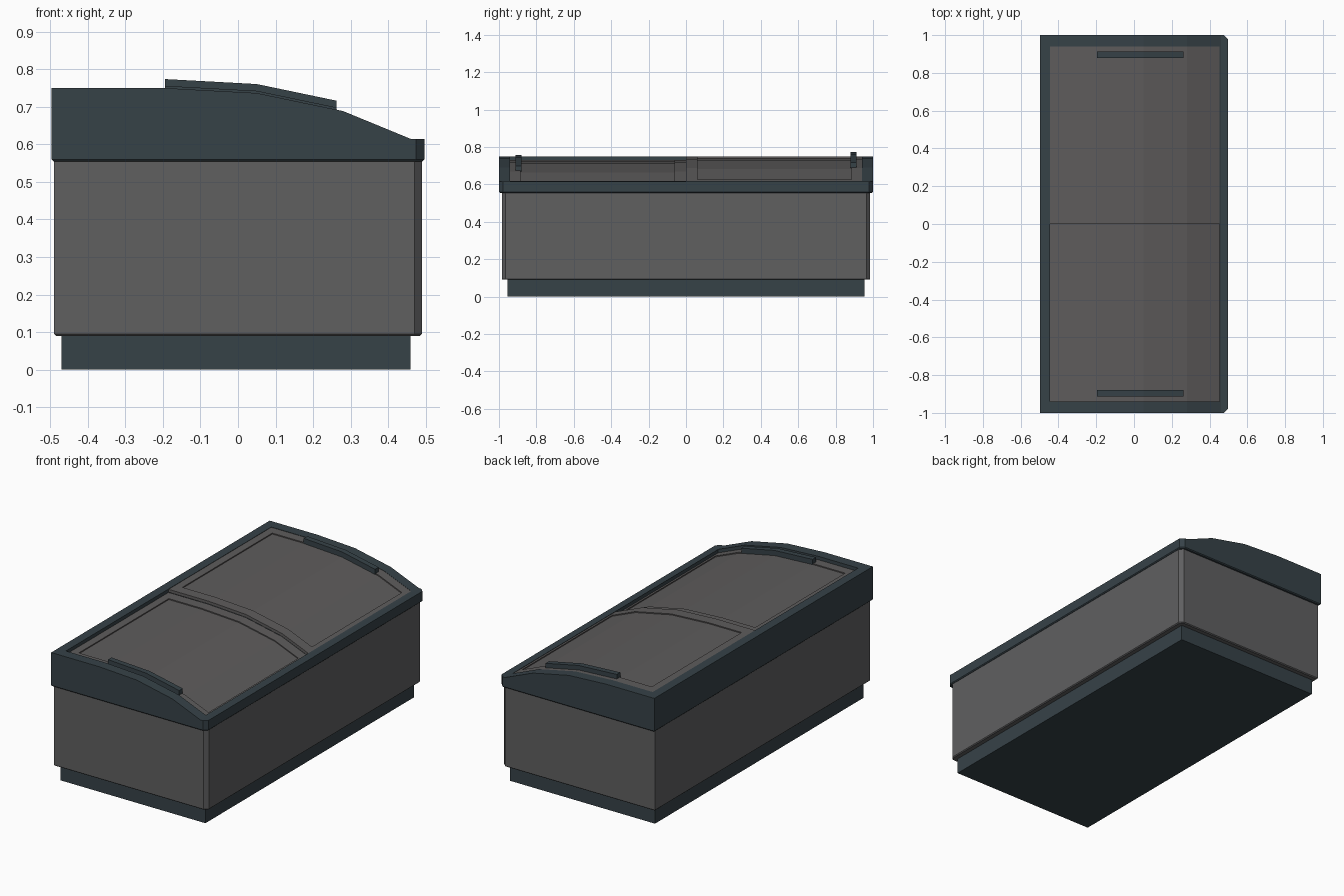
import bpy, bmesh

if "Cube" in bpy.data.objects:
    bpy.data.objects.remove(bpy.data.objects["Cube"], do_unlink=True)


def material(name, rgb):
    m = bpy.data.materials.new(name)
    m.use_nodes = True
    m.diffuse_color = (*rgb, 1)
    m.node_tree.nodes["Principled BSDF"].inputs["Base Color"].default_value = (*rgb, 1)
    return m


slate = material("dark slate", (0.037, 0.054, 0.064))
grey = material("panel grey", (0.115, 0.115, 0.118))
lid_grey = material("lid grey", (0.112, 0.107, 0.107))

# Curved top line of the cabinet, from back to serving side
CURVE = [(-0.497, 0.75), (-0.19, 0.75), (0.05, 0.737), (0.28, 0.689), (0.46, 0.615), (0.497, 0.615)]


def height(x):
    for (xa, za), (xb, zb) in zip(CURVE, CURVE[1:]):
        if x <= xb:
            return za + (zb - za) * (x - xa) / (xb - xa)
    return CURVE[-1][1]


def prism(name, profile, y0, y1, mat, corner=0, lip=0):
    """Extrude an x-z profile along y, optionally chamfering serving corners and bottom edges."""
    bm = bmesh.new()
    face = bm.faces.new([bm.verts.new((x, y0, z)) for x, z in profile])
    new = bmesh.ops.extrude_face_region(bm, geom=[face])["geom"]
    bmesh.ops.translate(bm, vec=(0, y1 - y0, 0), verts=[g for g in new if isinstance(g, bmesh.types.BMVert)])
    bmesh.ops.recalc_face_normals(bm, faces=bm.faces)
    xmax = max(x for x, z in profile)
    zmin = min(z for x, z in profile)
    if corner:
        edges = [e for e in bm.edges if all(abs(v.co.x - xmax) < 1e-5 for v in e.verts)
                 and abs(e.verts[0].co.y - e.verts[1].co.y) < 1e-5]
        bmesh.ops.bevel(bm, geom=edges, offset=corner, segments=1, affect='EDGES')
    if lip:
        edges = [e for e in bm.edges if all(abs(v.co.z - zmin) < 1e-5 for v in e.verts)]
        bmesh.ops.bevel(bm, geom=edges, offset=lip, segments=1, affect='EDGES')
    mesh = bpy.data.meshes.new(name)
    bm.to_mesh(mesh)
    bm.free()
    mesh.materials.append(mat)
    ob = bpy.data.objects.new(name, mesh)
    bpy.context.collection.objects.link(ob)
    return ob


def box(name, x0, x1, y0, y1, z0, z1, mat, **kw):
    return prism(name, [(x0, z0), (x1, z0), (x1, z1), (x0, z1)], y0, y1, mat, **kw)


def slab(name, x0, x1, y0, y1, top, thick, mat):
    """Curved strip following the top line, offset by top."""
    xs = [x0] + [x for x, z in CURVE if x0 < x < x1] + [x1]
    upper = [(x, height(x) + top) for x in xs]
    lower = [(x, z - thick) for x, z in reversed(upper)]
    return prism(name, upper + lower, y0, y1, mat)


# Plinth and body
box("plinth", -0.47, 0.46, -0.955, 0.955, 0, 0.092, slate)
box("body", -0.49, 0.49, -0.985, 0.985, 0.09, 0.56, grey, corner=0.02, lip=0.005)

# Rim with a cavity for the lids
rim = prism("rim", [(-0.497, 0.555), (0.497, 0.555)] + CURVE[::-1], -1, 1, slate, corner=0.022, lip=0.005)
cutter = box("rim_cutter", -0.445, 0.452, -0.94, 0.94, 0.575, 1, slate)
cutter.hide_render = True
cut = rim.modifiers.new("cavity", 'BOOLEAN')
cut.operation = 'DIFFERENCE'
cut.object = cutter
cut.solver = 'EXACT'
bpy.context.view_layer.objects.active = rim
bpy.ops.object.modifier_apply(modifier="cavity")
bpy.data.objects.remove(cutter, do_unlink=True)

# Two sliding lids, one running just below the other
for side, s, top in (("rear", 1, -0.002), ("front", -1, -0.02)):
    def lid_part(part, x0, x1, a, b, drop, thick, mat):
        y0, y1 = sorted((a * s, b * s))
        slab(f"{side}_lid_{part}", x0, x1, y0, y1, top + drop, thick, mat)

    lid_part("inner_rail", -0.445, 0.452, 0, 0.062, 0, 0.017, lid_grey)
    lid_part("outer_rail", -0.445, 0.452, 0.885, 0.94, 0, 0.017, lid_grey)
    lid_part("back_rail", -0.445, -0.40, 0.062, 0.885, 0, 0.017, lid_grey)
    lid_part("serving_rail", 0.43, 0.452, 0.062, 0.885, 0, 0.017, lid_grey)
    lid_part("pane", -0.40, 0.43, 0.062, 0.885, -0.006, 0.008, lid_grey)
    lid_part("handle", -0.195, 0.262, 0.88, 0.912, 0.026, 0.03, slate)
